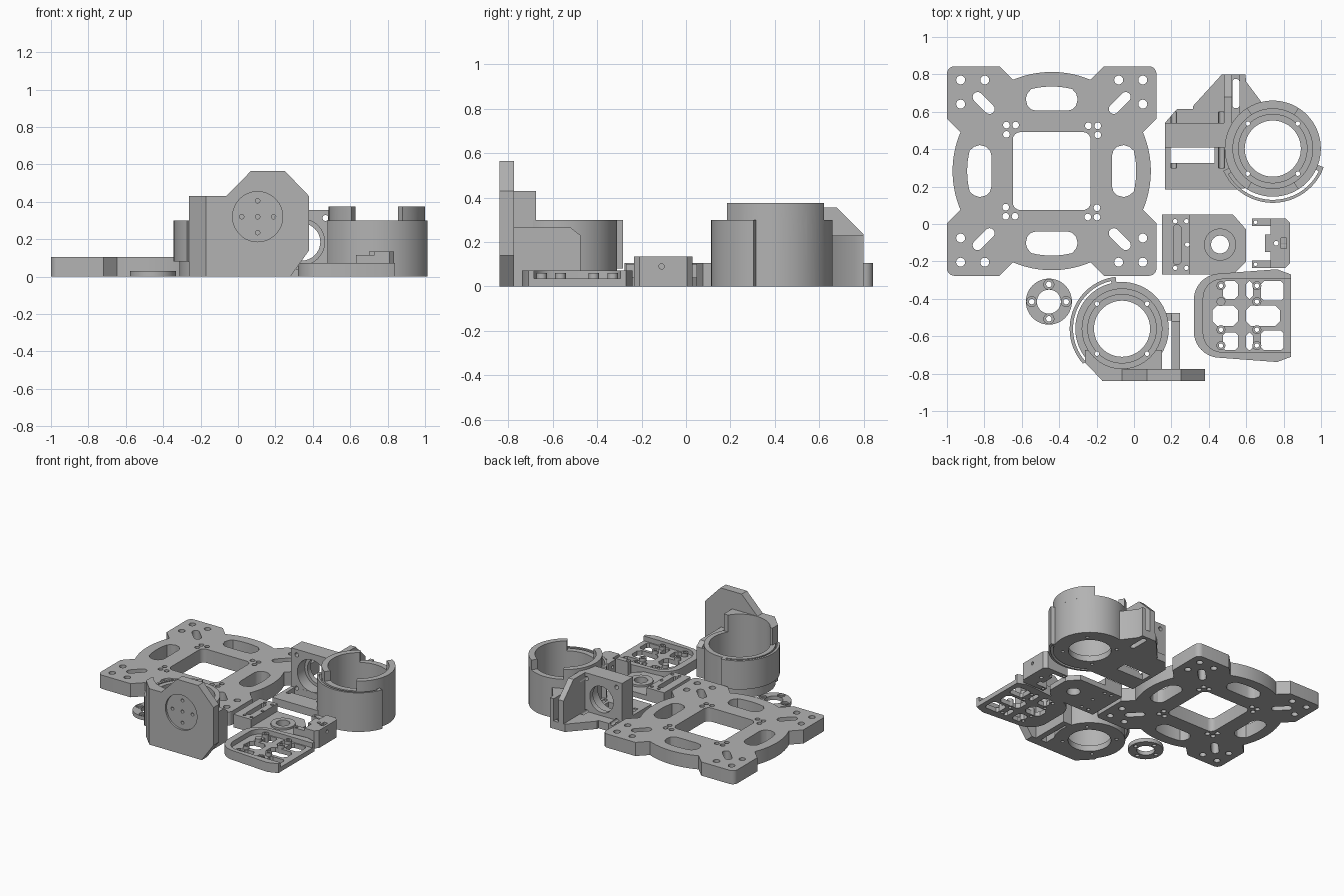
import bpy, bmesh, math

grey = bpy.data.materials.new("printed_grey")
grey.diffuse_color = (0.45, 0.45, 0.45, 1)


# ---- profile helpers ----
def arc(cx, cy, r, a0, a1, n=12):
    return [(cx + r * math.cos(math.radians(a0 + (a1 - a0) * i / n)),
             cy + r * math.sin(math.radians(a0 + (a1 - a0) * i / n))) for i in range(n + 1)]


def circ(cx, cy, r, n=0):
    n = n or (64 if r > 0.1 else 32 if r > 0.04 else 16)
    return arc(cx, cy, r, 0, 360, n)[:-1]


def rect(x0, y0, x1, y1):
    return [(x0, y0), (x1, y0), (x1, y1), (x0, y1)]


def chamfered(x0, y0, x1, y1, c):
    return [(x0 + c, y0), (x1 - c, y0), (x1, y0 + c), (x1, y1 - c),
            (x1 - c, y1), (x0 + c, y1), (x0, y1 - c), (x0, y0 + c)]


def rounded(x0, y0, x1, y1, r):
    return (arc(x1 - r, y1 - r, r, 0, 90, 6) + arc(x0 + r, y1 - r, r, 90, 180, 6)
            + arc(x0 + r, y0 + r, r, 180, 270, 6) + arc(x1 - r, y0 + r, r, 270, 360, 6))


def sector(cx, cy, r0, r1, a0, a1, n=24):
    return arc(cx, cy, r1, a0, a1, n) + arc(cx, cy, r0, a1, a0, n)


def turn(pts, k, cx, cy):
    c, s = [(1, 0), (0, 1), (-1, 0), (0, -1)][k]
    return [(cx + x * c - y * s, cy + x * s + y * c) for x, y in pts]


# ---- solid helpers ----
def add(pts, lo, hi, axis='z'):
    return ('UNION', pts, lo, hi, axis)


def cut(pts, lo=-0.1, hi=1.0, axis='z'):
    return ('DIFFERENCE', pts, lo, hi, axis)


def prism(name, pts, lo, hi, axis):
    place = {'z': lambda a, b, d: (a, b, d), 'y': lambda a, b, d: (a, d, b),
             'x': lambda a, b, d: (d, a, b)}[axis]
    bm = bmesh.new()
    low = [bm.verts.new(place(a, b, lo)) for a, b in pts]
    top = [bm.verts.new(place(a, b, hi)) for a, b in pts]
    bm.faces.new(low[::-1])
    bm.faces.new(top)
    for i in range(len(pts)):
        j = (i + 1) % len(pts)
        bm.faces.new((low[i], low[j], top[j], top[i]))
    bmesh.ops.recalc_face_normals(bm, faces=bm.faces)
    me = bpy.data.meshes.new(name)
    bm.to_mesh(me)
    bm.free()
    ob = bpy.data.objects.new(name, me)
    bpy.context.collection.objects.link(ob)
    return ob


def part(name, steps):
    ob = prism(name, *steps[0][1:])
    tools = []
    for op, *shape in steps[1:]:
        tool = prism("cutter", *shape)
        tool.hide_render = True
        mod = ob.modifiers.new("shape", 'BOOLEAN')
        mod.operation, mod.object, mod.solver = op, tool, 'EXACT'
        tools.append(tool)
    dg = bpy.context.evaluated_depsgraph_get()
    me = bpy.data.meshes.new_from_object(ob.evaluated_get(dg))
    ob.modifiers.clear()
    ob.data = me
    for t in tools:
        bpy.data.objects.remove(t)
    me.materials.clear()
    me.materials.append(grey)
    bpy.ops.object.select_all(action='DESELECT')
    ob.select_set(True)
    bpy.context.view_layer.objects.active = ob
    bpy.ops.object.shade_smooth_by_angle(angle=math.radians(30))


# ---- base plate with four identical sides ----
PX, PY = -0.44, 0.283
side = (arc(0.52, 0.52, 0.04, 0, 90, 6) + [(0.28, 0.56)]
        + arc(0, 0, 0.53, 67, 113, 16) + [(-0.28, 0.56)])
end = [(0.085, 0.323), (0.11, 0.33), (0.13, 0.35), (0.139, 0.385), (0.13, 0.415)]
slot = arc(0, 0, 0.452, 76, 104, 8) + [(-x, y) for x, y in end[::-1]] + end
diag = [(0.364 + (x - y) * 0.7071, 0.364 + (x + y) * 0.7071)
        for x, y in arc(0.045, 0, 0.027, -90, 90, 8) + arc(-0.045, 0, 0.027, 90, 270, 8)]
steps = [add(sum((turn(side, k, PX, PY) for k in range(4)), []), 0, 0.105),
         cut(rounded(PX - 0.208, PY - 0.208, PX + 0.208, PY + 0.208, 0.04))]
for k in range(4):
    steps += [cut(turn(slot, k, PX, PY)), cut(turn(diag, k, PX, PY))]
    for x, y, r in ((0.487, 0.487, 0.024), (0.358, 0.487, 0.024), (0.487, 0.358, 0.024),
                    (0.246, 0.242, 0.018), (0.196, 0.242, 0.018), (0.246, 0.193, 0.018)):
        steps.append(cut(turn(circ(x, y, r), k, PX, PY)))
part("base_plate", steps)

# ---- spacer ring with counterbored holes ----
steps = [add(circ(-0.455, -0.415, 0.123), 0, 0.03), cut(circ(-0.455, -0.415, 0.064))]
for k in range(4):
    steps += [cut(turn(circ(0.092, 0, 0.027), k, -0.455, -0.415), 0.018),
              cut(turn(circ(0.092, 0, 0.015), k, -0.455, -0.415))]
part("spacer_ring", steps)


# ---- stepped bore and screw holes shared by both motor cups ----
def bore(cx, cy):
    s = [cut(circ(cx, cy, 0.213), 0.06), cut(circ(cx, cy, 0.183), 0.045), cut(circ(cx, cy, 0.15))]
    return s + [cut(turn(circ(0.134, 0.134, 0.012), k, cx, cy)) for k in range(4)]


# ---- front motor cup with upright arm plate ----
AX, AY = -0.064, -0.56
steps = [add(circ(AX, AY, 0.25), 0, 0.30),
         add([(-0.262, -0.675), (-0.262, -0.742), (-0.166, -0.84), (0.15, -0.84), (0.15, -0.675)], 0, 0.43),
         add([(-0.17, 0), (0.28, 0), (0.38, 0.14), (0.38, 0.43), (0.25, 0.565),
              (0.07, 0.565), (-0.064, 0.43), (-0.17, 0.43)], -0.84, -0.775, 'y'),
         add([(-0.8, 0), (-0.475, 0), (-0.475, 0.23), (-0.52, 0.265), (-0.8, 0.265)], 0.2, 0.245, 'x'),
         add(rect(0.12, -0.515, 0.21, -0.475), 0, 0.23),
         add(sector(AX, AY, 0.262, 0.28, 100, 222), 0.08, 0.30),
         add(sector(AX, AY, 0.24, 0.279, 97, 103, 4), 0.08, 0.30)]
steps += bore(AX, AY) + [cut(circ(0.105, 0.32, 0.134), -0.9, -0.825, 'y')]
for dx, dz in ((0, 0), (0.085, 0), (-0.085, 0), (0, 0.085), (0, -0.085)):
    steps.append(cut(circ(0.105 + dx, 0.32 + dz, 0.012), -0.9, -0.76, 'y'))
part("front_motor_cup", steps)

# ---- rear motor cup with square motor wall and gusset ----
BX, BY = 0.742, 0.403
steps = [add(circ(BX, BY, 0.257), 0, 0.30),
         add([(0.165, 0.185), (0.55, 0.185), (0.65, 0.2), (0.7, 0.6), (0.6, 0.76), (0.59, 0.8), (0.47, 0.8),
              (0.315, 0.63), (0.315, 0.615), (0.23, 0.615), (0.165, 0.54)], 0, 0.06),
         add(rect(0.165, 0.41, 0.52, 0.54), 0, 0.355),
         add([(0.5, 0), (0.8, 0), (0.8, 0.235), (0.68, 0.355), (0.5, 0.355)], 0.48, 0.525, 'x'),
         add([(0.565, 0.59), (0.69, 0.64), (0.6, 0.76), (0.595, 0.8), (0.565, 0.8)], 0, 0.23),
         add(sector(BX, BY, 0.2, 0.257, -58, 58), 0.28, 0.375),
         add(sector(BX, BY, 0.2, 0.257, 122, 238), 0.28, 0.375),
         add(sector(BX, BY, 0.274, 0.29, 205, 338), 0, 0.30),
         add(sector(BX, BY, 0.245, 0.289, 334, 340, 4), 0, 0.30),
         add(sector(BX, BY, 0.245, 0.289, 204, 210, 4), 0, 0.30)]
steps += bore(BX, BY)
steps += [cut(rect(0.195, 0.325, 0.43, 0.409)), cut(rounded(0.526, 0.62, 0.564, 0.775, 0.015)),
          cut(circ(0.34, 0.185, 0.123), 0.3, 0.5, 'y'), cut(circ(0.34, 0.185, 0.1), 0.3, 0.6, 'y')]
for sx in (-0.128, 0.128):
    for sz in (-0.128, 0.128):
        steps.append(cut(circ(0.34 + sx, 0.185 + sz, 0.016), 0.3, 0.6, 'y'))
part("rear_motor_cup", steps)

# ---- clamp with raised block and round collar ----
steps = [add([(0.15, -0.27), (0.53, -0.27), (0.6, -0.2), (0.6, -0.03), (0.53, 0.05), (0.15, 0.05)], 0, 0.04),
         add(rect(0.15, -0.27, 0.30, 0.05), 0, 0.10),
         add(circ(0.46, -0.11, 0.086), 0, 0.055),
         cut(chamfered(0.21, -0.215, 0.25, -0.005, 0.01), 0.05), cut(circ(0.46, -0.11, 0.048))]
for x, y in ((0.22, 0.015), (0.28, 0.015), (0.285, -0.11), (0.22, -0.235), (0.28, -0.235)):
    steps.append(cut(circ(x, y, 0.012)))
part("clamp_block", steps)

# ---- forked bracket ----
part("fork_bracket", [
    add([(0.73, -0.235), (0.81, -0.235), (0.835, -0.21), (0.835, 0.005), (0.81, 0.03), (0.73, 0.03)], 0, 0.135),
    add(rect(0.63, -0.235, 0.75, -0.195), 0, 0.115), add(rect(0.63, -0.01, 0.75, 0.03), 0, 0.115),
    add(rect(0.70, -0.15, 0.75, -0.055), 0, 0.135),
    cut(circ(0.76, -0.103, 0.013)), cut(rect(0.785, -0.13, 0.815, -0.075), 0.08),
    cut(circ(-0.11, 0.09, 0.012), 0.6, 0.9, 'x'),
    cut(circ(0.65, -0.215, 0.01)), cut(circ(0.65, 0.01, 0.01))])

# ---- open tray with rim, windows and screw bosses ----
TY = -0.49
outline = ([(0.84, TY - 0.22), (0.84, TY + 0.22), (0.765, TY + 0.248)]
           + arc(0.46, TY + 0.085, 0.14, 92, 180, 10) + arc(0.46, TY - 0.085, 0.14, 180, 268, 10)
           + [(0.765, TY - 0.248)])
inner = rounded(0.37, TY - 0.195, 0.95, TY + 0.195, 0.1)
steps = [add(outline, 0, 0.072), cut(inner, 0.035),
         cut(chamfered(0.42, TY - 0.055, 0.555, TY + 0.055, 0.025)),
         cut(chamfered(0.60, TY - 0.055, 0.78, TY + 0.055, 0.025))]
for s in (-1, 1):
    for x0, x1, h in ((0.475, 0.555, 0.09), (0.60, 0.635, 0.09), (0.68, 0.80, 0.08)):
        y0, y1 = sorted((TY + s * h, TY + s * 0.185))
        steps.append(cut(chamfered(x0, y0, x1, y1, 0.015)))
    for x in (0.465, 0.657):
        for d in (0.075, 0.16):
            steps += [add(circ(x, TY + s * d, 0.024), 0, 0.06), cut(circ(x, TY + s * d, 0.012))]
part("screw_tray", steps)
